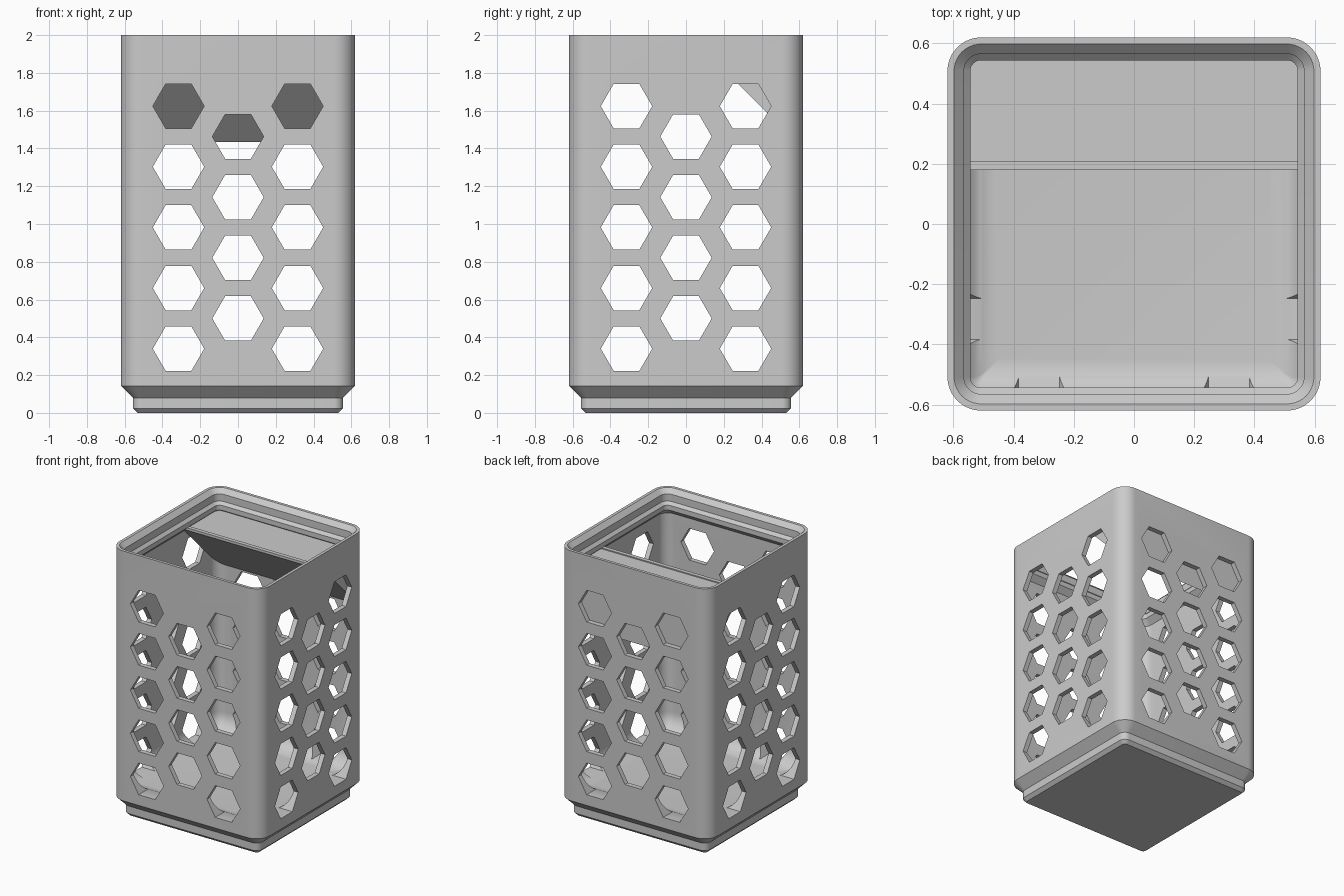
import bpy, bmesh, math
from mathutils import Vector

cube = bpy.data.objects.get("Cube")
if cube:
    bpy.data.objects.remove(cube, do_unlink=True)

gray = bpy.data.materials.new("light gray")
gray.use_nodes = True
gray.diffuse_color = (0.6, 0.6, 0.6, 1)
gray.node_tree.nodes["Principled BSDF"].inputs["Base Color"].default_value = (0.6, 0.6, 0.6, 1)

HALF, CORNER, WALL = 0.62, 0.112, 0.036
INNER, FLOOR, FILLET = HALF - WALL, 0.21, 0.13
TAB_TOP, LIP = 1.857, 0.544


def make_object(name, bm):
    bmesh.ops.recalc_face_normals(bm, faces=bm.faces)
    mesh = bpy.data.meshes.new(name)
    bm.to_mesh(mesh)
    bm.free()
    mesh.materials.append(gray)
    obj = bpy.data.objects.new(name, mesh)
    bpy.context.collection.objects.link(obj)
    return obj


def activate(obj):
    bpy.ops.object.select_all(action='DESELECT')
    obj.select_set(True)
    bpy.context.view_layer.objects.active = obj


def rounded_square(bm, half, z, steps=10):
    """Ring whose corner radius shrinks with its inset from the outside."""
    r = max(CORNER - (HALF - half), 0.006)
    ring = []
    for q in range(4):
        mid = math.radians(45 + 90 * q)
        cx = math.copysign(half - r, math.cos(mid))
        cy = math.copysign(half - r, math.sin(mid))
        for i in range(steps + 1):
            a = math.radians(90 * q + 90 * i / steps)
            ring.append(bm.verts.new((cx + r * math.cos(a), cy + r * math.sin(a), z)))
    return ring


def prism(bm, points, direction):
    """Extrude a flat loop of points along a direction."""
    face = bm.faces.new([bm.verts.new(p) for p in points])
    moved = bmesh.ops.extrude_face_region(bm, geom=[face])["geom"]
    bmesh.ops.translate(bm, vec=direction,
                        verts=[v for v in moved if isinstance(v, bmesh.types.BMVert)])


# Bin body: stepped foot, walls, stacking lip, then down inside to the floor
profile = [(0.532, 0), (0.556, 0.024), (0.556, 0.08), (HALF, 0.143), (HALF, 2),
           (0.598, 2), (0.565, 1.967), (0.565, 1.914), (LIP, 1.893),
           (LIP, TAB_TOP), (INNER, TAB_TOP - INNER + LIP)]
for i in range(9):
    a = math.radians(90 * i / 8)
    profile.append((INNER - FILLET * (1 - math.cos(a)), FLOOR + FILLET * (1 - math.sin(a))))

bm = bmesh.new()
rings = [rounded_square(bm, half, z) for half, z in profile]
for low, high in zip(rings, rings[1:]):
    for i in range(len(low)):
        j = (i + 1) % len(low)
        bm.faces.new((low[i], low[j], high[j], high[i]))
bm.faces.new(rings[0])
bm.faces.new(rings[-1])
body = make_object("bin_body", bm)

# Hexagonal holes, cut straight through in both directions
HEX = 0.136
centers = [(side * 0.315, 0.34 + 0.321 * row) for side in (-1, 1) for row in range(5)]
centers += [(0, 0.5 + 0.321 * row) for row in range(4)]
for axis in ("x", "y"):
    bm = bmesh.new()
    for u, z in centers:
        loop = []
        for k in range(6):
            a = math.radians(60 * k)
            du, dz = u + HEX * math.cos(a), z + HEX * math.sin(a)
            loop.append((-1, du, dz) if axis == "x" else (du, -1, dz))
        prism(bm, loop, Vector((2, 0, 0)) if axis == "x" else Vector((0, 2, 0)))
    cutter = make_object("hole_cutter_" + axis, bm)
    cut = body.modifiers.new("holes_" + axis, 'BOOLEAN')
    cut.operation = 'DIFFERENCE'
    cut.solver = 'EXACT'
    cut.object = cutter
    activate(body)
    bpy.ops.object.modifier_apply(modifier=cut.name)
    bpy.data.objects.remove(cutter, do_unlink=True)

activate(body)
bpy.ops.object.shade_smooth_by_angle(angle=math.radians(30))

# Label shelf at the back: raised front ridge and a 45 degree underside
front = 0.18
section = [(INNER, 1.435), (front, 1.435 + INNER - front), (front, TAB_TOP),
           (front + 0.03, TAB_TOP), (front + 0.03, TAB_TOP - 0.008),
           (INNER, TAB_TOP - 0.008)]
bm = bmesh.new()
prism(bm, [(-INNER, y, z) for y, z in section], Vector((2 * INNER, 0, 0)))
make_object("label_shelf", bm)
